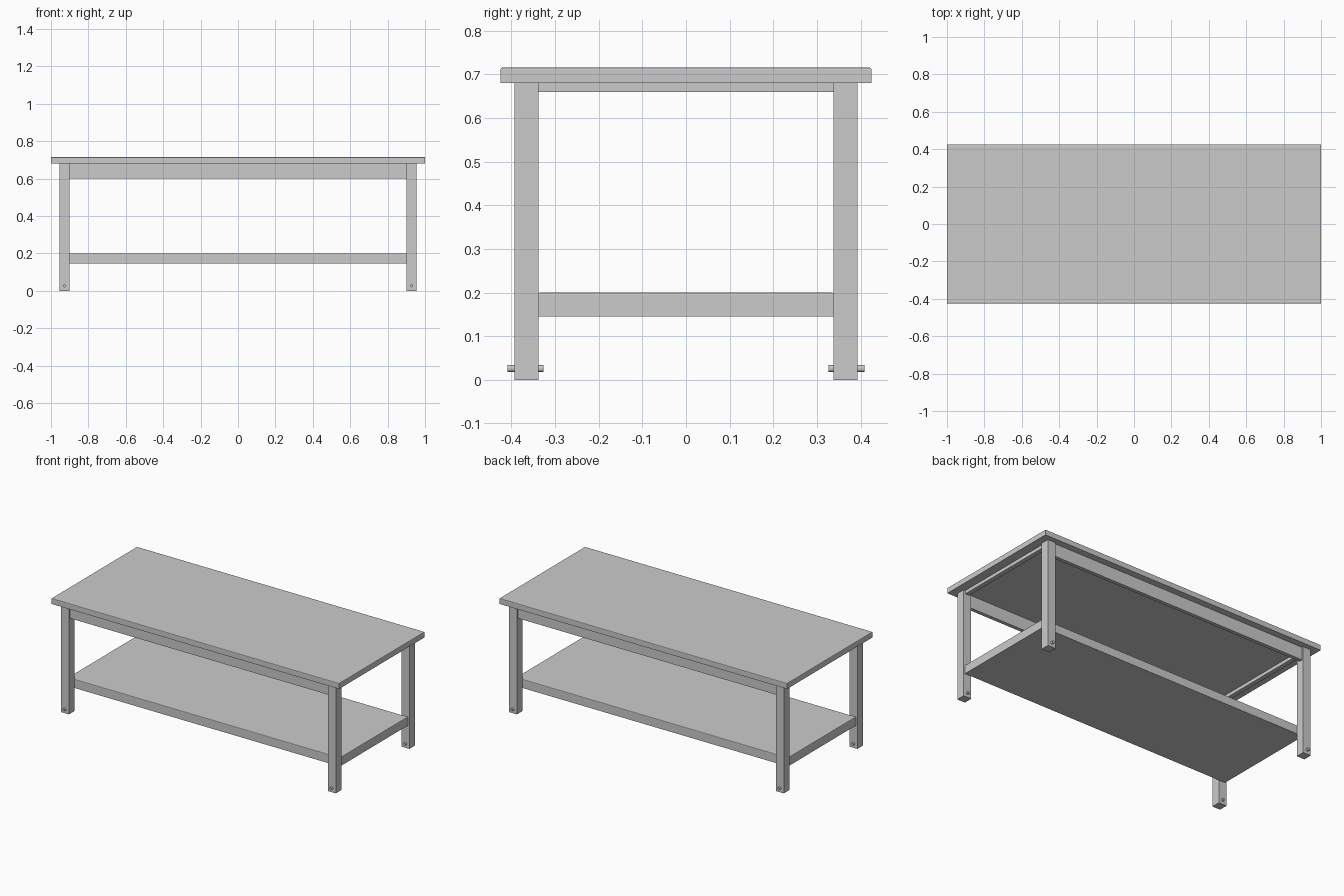
import bpy, bmesh, math
from mathutils import Matrix

if "Cube" in bpy.data.objects:
    bpy.data.objects.remove(bpy.data.objects["Cube"])


def finish(name, bm):
    mesh = bpy.data.meshes.new(name)
    bm.to_mesh(mesh)
    bm.free()
    obj = bpy.data.objects.new(name, mesh)
    bpy.context.collection.objects.link(obj)
    return obj


def box(name, x0, x1, y0, y1, z0, z1, top_bevel=0):
    """Box from its limits, optionally with an eased top rim."""
    bm = bmesh.new()
    center = Matrix.Translation(((x0 + x1) / 2, (y0 + y1) / 2, (z0 + z1) / 2))
    size = Matrix.Diagonal((abs(x1 - x0), abs(y1 - y0), z1 - z0, 1))
    bmesh.ops.create_cube(bm, size=1, matrix=center @ size)
    if top_bevel:
        rim = [e for e in bm.edges if all(v.co.z > z1 - 1e-5 for v in e.verts)]
        bmesh.ops.bevel(bm, geom=rim, offset=top_bevel, segments=2,
                        profile=0.5, affect='EDGES')
    return finish(name, bm)


def peg(name, x, y, z, radius, length):
    """Round bolt running front to back."""
    bm = bmesh.new()
    place = Matrix.Translation((x, y, z)) @ Matrix.Rotation(math.pi / 2, 4, 'X')
    bmesh.ops.create_cone(bm, cap_ends=True, segments=16, radius1=radius,
                          radius2=radius, depth=length, matrix=place)
    return finish(name, bm)


LEG_X, LEG_Y = (0.9, 0.955), (0.338, 0.393)

# Table top and lower shelf
box("table_top", -1, 1, -0.425, 0.425, 0.68, 0.715, 0.004)
box("lower_shelf", -0.945, 0.945, -0.338, 0.338, 0.145, 0.2, 0.004)

# Legs with a bolt through each foot
for sx, side in ((-1, "left"), (1, "right")):
    for sy, end in ((-1, "front"), (1, "back")):
        box(f"{end}_{side}_leg", sx * LEG_X[0], sx * LEG_X[1],
            sy * LEG_Y[0], sy * LEG_Y[1], 0, 0.68)
        peg(f"{end}_{side}_foot_bolt", sx * 0.9275, sy * 0.3675, 0.026, 0.008, 0.082)

# Long aprons under the top, front and back
for sy, end in ((-1, "front"), (1, "back")):
    box(f"{end}_apron", -0.9, 0.9, sy * 0.36, sy * 0.383, 0.6, 0.68)

# Shallow end rails
for sx, side in ((-1, "left"), (1, "right")):
    box(f"{side}_end_rail", sx * 0.915, sx * 0.943, -0.338, 0.338, 0.659, 0.68)
